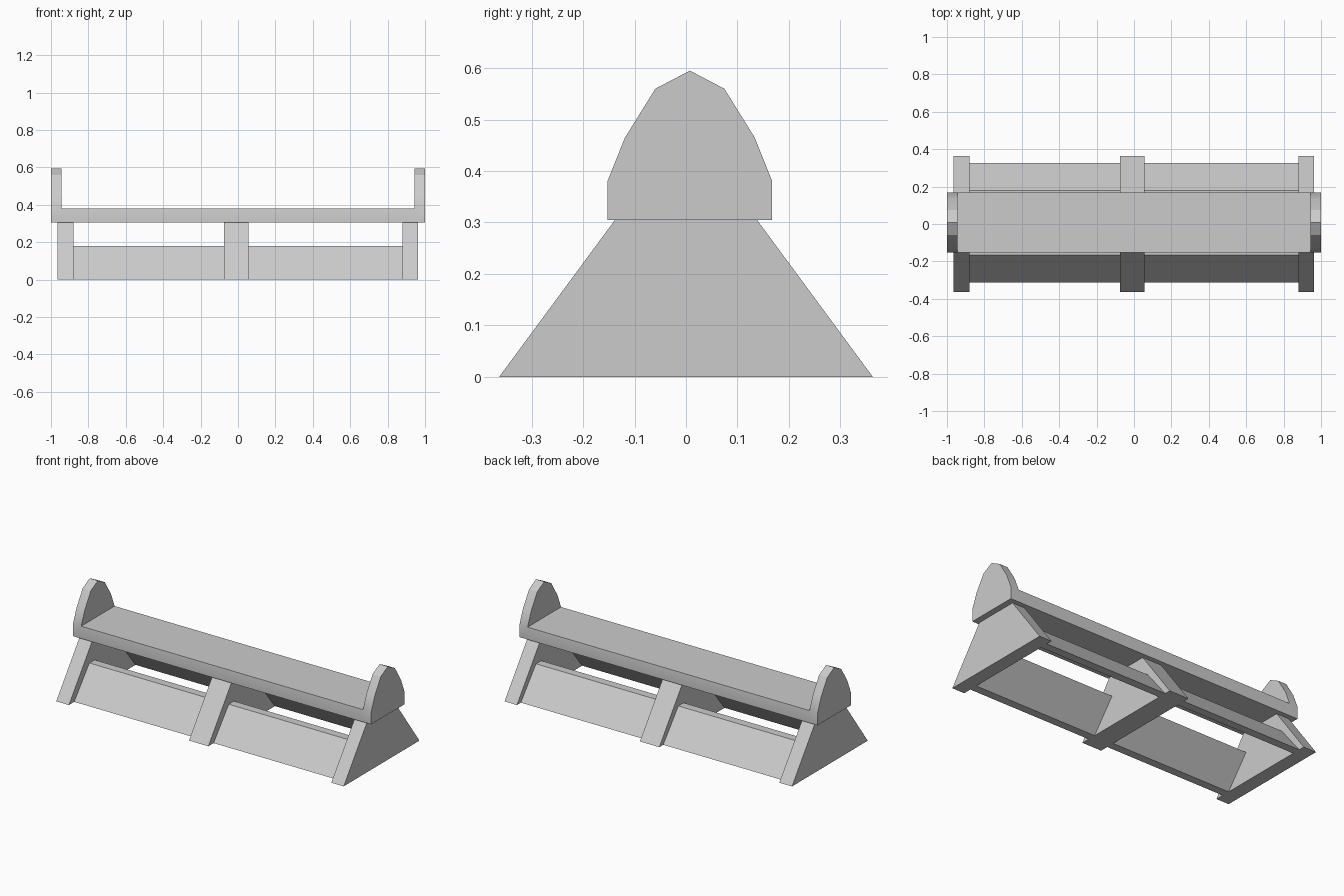
import bpy
import bmesh
import math

cube = bpy.data.objects.get("Cube")
if cube:
    bpy.data.objects.remove(cube, do_unlink=True)

GREY = (0.6, 0.6, 0.6, 1)
paint = bpy.data.materials.new("plain_grey")
paint.use_nodes = True
paint.diffuse_color = GREY
paint.node_tree.nodes["Principled BSDF"].inputs["Base Color"].default_value = GREY


def finish(name, bm):
    bmesh.ops.recalc_face_normals(bm, faces=bm.faces)
    mesh = bpy.data.meshes.new(name)
    bm.to_mesh(mesh)
    bm.free()
    mesh.materials.append(paint)
    obj = bpy.data.objects.new(name, mesh)
    bpy.context.collection.objects.link(obj)
    return obj


def prism(name, profile, x0, x1):
    """Extrude a (y, z) profile along x."""
    bm = bmesh.new()
    rings = [[bm.verts.new((x, y, z)) for y, z in profile] for x in (x0, x1)]
    for ring in rings:
        bm.faces.new(ring)
    n = len(profile)
    for i in range(n):
        j = (i + 1) % n
        bm.faces.new((rings[0][i], rings[0][j], rings[1][j], rings[1][i]))
    return finish(name, bm)


# Trapezoid trestle legs
trestle = [(-0.363, 0), (0.363, 0), (0.138, 0.305), (-0.138, 0.305)]
for name, x0, x1 in (("right_leg", -0.965, -0.88),
                     ("middle_leg", -0.075, 0.055),
                     ("left_leg", 0.88, 0.963)):
    prism(name, trestle, x0, x1)

# Sloping boards between the legs
board_width = 0.05
for side, sign, foot, top in (("front", -1, 0.312, 0.167), ("back", 1, 0.325, 0.18)):
    board = [(sign * foot, 0), (sign * top, 0.18),
             (sign * (top - board_width), 0.18), (sign * (foot - board_width), 0)]
    prism(side + "_right_board", board, -0.88, -0.075)
    prism(side + "_left_board", board, 0.055, 0.88)

# Seat and rounded end panels as one welded shell
mid = 0.0075
half = [(0.16, 0.305), (0.16, 0.38), (0.126, 0.465), (0.067, 0.56)]
outline = [(mid - d, z) for d, z in half] + [(mid, 0.595)]
outline += [(mid + d, z) for d, z in reversed(half)]
last = len(outline) - 1

bm = bmesh.new()
rings = []
for x in (-1, -0.945, 0.945, 1):
    rings.append([bm.verts.new((x, y, z)) for y, z in outline])
for a, b in zip(rings, rings[1:]):
    is_seat = a is rings[1]
    rim = [(0, 1), (last - 1, last), (last, 0)]
    rim += [(1, last - 1)] if is_seat else [(i, i + 1) for i in range(1, last - 1)]
    for i, j in rim:
        bm.faces.new((a[i], a[j], b[j], b[i]))
for outer, inner in ((rings[0], rings[1]), (rings[3], rings[2])):
    bm.faces.new(outer)
    bm.faces.new(inner[1:last])
for v in [v for v in bm.verts if not v.link_faces]:
    bm.verts.remove(v)
seat = finish("seat_with_end_panels", bm)

# Soft rim, crisp corners
bpy.ops.object.select_all(action='DESELECT')
seat.select_set(True)
bpy.context.view_layer.objects.active = seat
bpy.ops.object.shade_smooth_by_angle(angle=math.radians(30))
